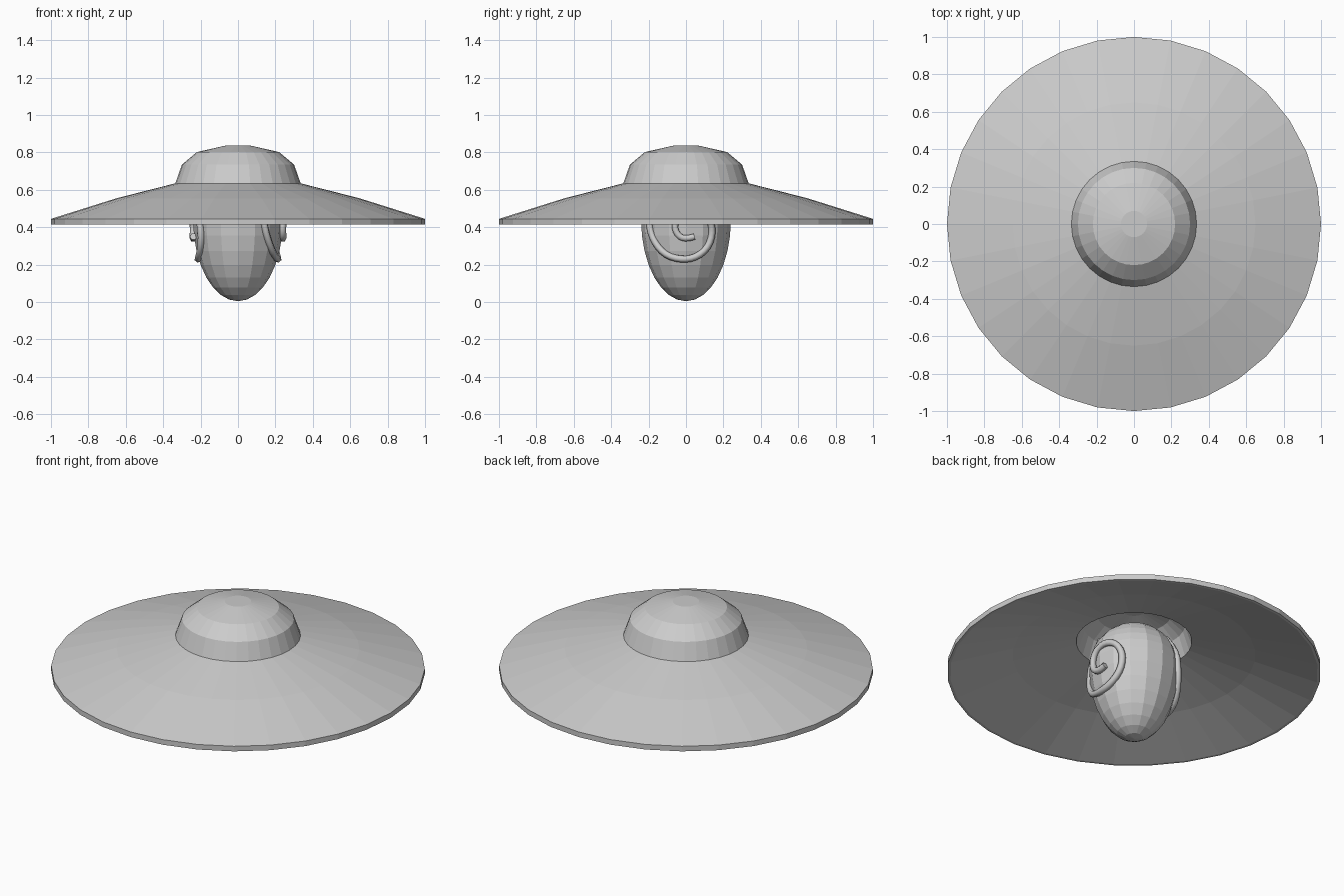
import bpy, math
from mathutils import Vector

if "Cube" in bpy.data.objects:
    bpy.data.objects.remove(bpy.data.objects["Cube"])

HEAD_R, HEAD_MID, HEAD_LOW, HEAD_TOP = 0.24, 0.44, 0.435, 0.25


def lathe(name, profile, sides):
    """Revolve (radius, z) points around z; radius 0 makes a pole."""
    verts, rings, faces = [], [], []
    for r, z in profile:
        n = 1 if r == 0 else sides
        rings.append([len(verts) + i for i in range(n)])
        for i in range(n):
            a = 2 * math.pi * i / sides
            verts.append((r * math.cos(a), r * math.sin(a), z))
    for lo, hi in zip(rings, rings[1:]):
        for i in range(sides):
            j = (i + 1) % sides
            if len(lo) == 1:
                faces.append((lo[0], hi[j], hi[i]))
            elif len(hi) == 1:
                faces.append((lo[i], lo[j], hi[0]))
            else:
                faces.append((lo[i], lo[j], hi[j], hi[i]))
    mesh = bpy.data.meshes.new(name)
    mesh.from_pydata(verts, [], faces)
    obj = bpy.data.objects.new(name, mesh)
    bpy.context.collection.objects.link(obj)
    return obj


def head_radius(z):
    half = HEAD_LOW if z < HEAD_MID else HEAD_TOP
    return HEAD_R * math.sqrt(max(0, 1 - ((z - HEAD_MID) / half) ** 2))


# Wide hat: hollow underside, brim edge, then outer brim and crown
lathe("hat", [(0, 0.805), (0.07, 0.805), (0.20, 0.775), (0.275, 0.715), (0.31, 0.605),
              (0.65, 0.522), (0.985, 0.415), (1, 0.415), (1, 0.445), (0.65, 0.555),
              (0.335, 0.635), (0.30, 0.735), (0.22, 0.802), (0.07, 0.836), (0, 0.836)], 32)

# Egg-shaped head
profile = []
for i in range(17):
    a = -math.pi / 2 + math.pi * i / 16
    half = HEAD_LOW if a < 0 else HEAD_TOP
    r = 0 if i in (0, 16) else HEAD_R * math.cos(a)
    profile.append((r, HEAD_MID + half * math.sin(a)))
lathe("head", profile, 16)

# Spiral ornaments hugging both sides of the head, turned half a circle apart
spiral = [(.045, .35), (0, .335), (-.045, .355), (-.065, .41), (-.03, .47), (.04, .495),
          (.115, .465), (.145, .39), (.125, .30), (.06, .24), (-.02, .225), (-.11, .25),
          (-.17, .32), (-.20, .41), (-.19, .52), (-.11, .62)]
for side, label in ((1, "right"), (-1, "left")):
    curve = bpy.data.curves.new(label + "_spiral", 'CURVE')
    curve.dimensions = '3D'
    curve.bevel_depth = 0.019
    curve.bevel_resolution = 1
    curve.use_fill_caps = True
    curve.resolution_u = 3
    spline = curve.splines.new('NURBS')
    spline.points.add(len(spiral) - 1)
    for p, (y, z) in zip(spline.points, spiral):
        x = math.sqrt(max(0.0025, head_radius(z) ** 2 - y * y)) + 0.008
        p.co = (side * x, side * y, z, 1)
    spline.order_u = 3
    spline.use_endpoint_u = True
    bpy.context.collection.objects.link(bpy.data.objects.new(label + "_spiral", curve))
